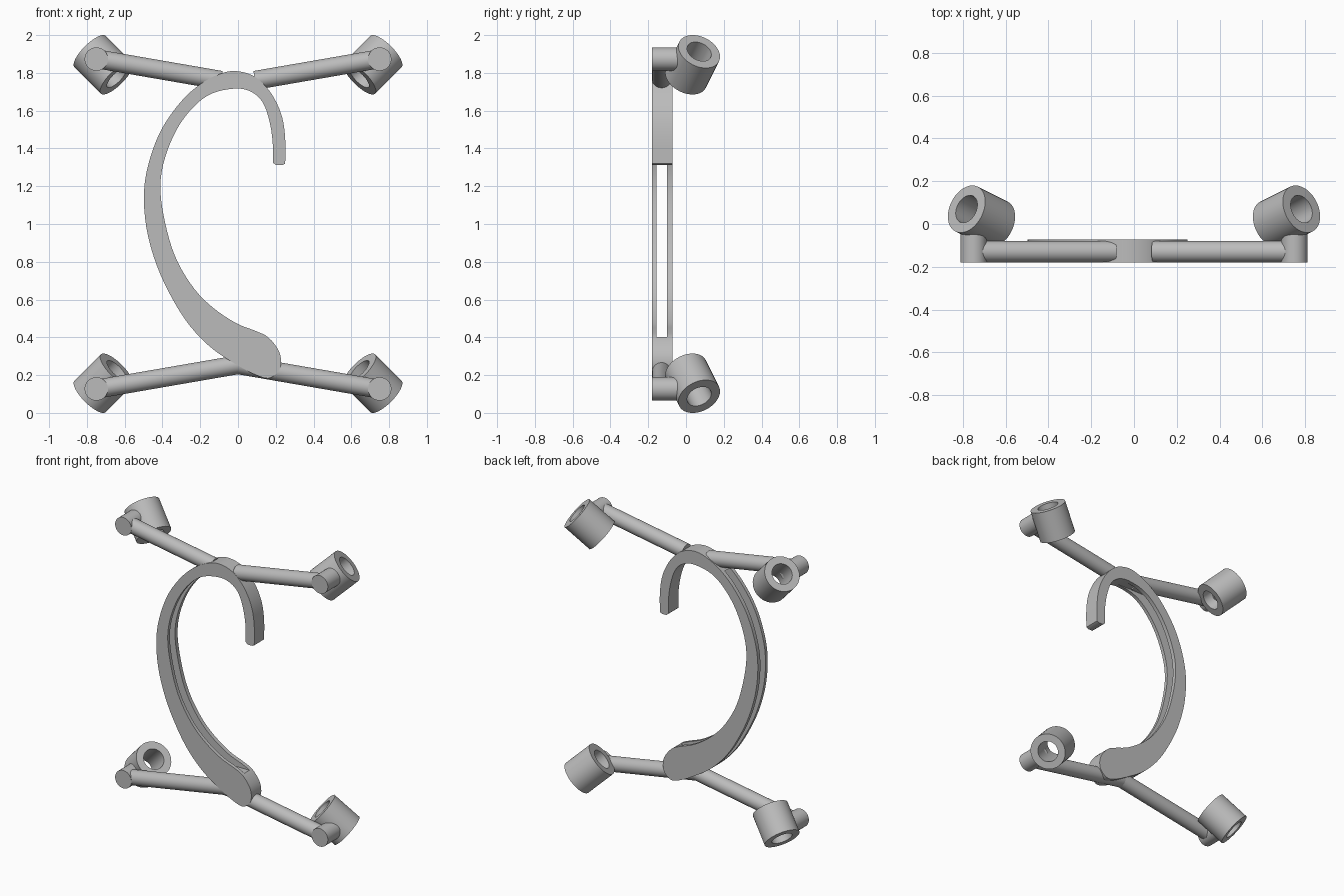
import bpy, bmesh, math
from mathutils import Vector

if "Cube" in bpy.data.objects:
    bpy.data.objects.remove(bpy.data.objects["Cube"])

grey = bpy.data.materials.new("plain grey")
grey.diffuse_color = (0.5, 0.5, 0.5, 1)
grey.use_nodes = True
grey.node_tree.nodes["Principled BSDF"].inputs["Base Color"].default_value = grey.diffuse_color


def finish(name, bm):
    bmesh.ops.recalc_face_normals(bm, faces=bm.faces)
    me = bpy.data.meshes.new(name)
    bm.to_mesh(me)
    bm.free()
    ob = bpy.data.objects.new(name, me)
    bpy.context.collection.objects.link(ob)
    me.materials.append(grey)
    return ob


def smooth(ob):
    bpy.ops.object.select_all(action='DESELECT')
    ob.select_set(True)
    bpy.context.view_layer.objects.active = ob
    bpy.ops.object.shade_smooth_by_angle(angle=math.radians(30))


def tube(name, a, b, r, bore=0.0, n=48):
    """Cylinder from a to b; with a bore it becomes an open sleeve."""
    a, b = Vector(a), Vector(b)
    q = (b - a).to_track_quat('Z', 'Y')
    bm = bmesh.new()

    def ring(c, rad):
        return [bm.verts.new(c + q @ Vector((rad * math.cos(2 * math.pi * i / n),
                                             rad * math.sin(2 * math.pi * i / n), 0))) for i in range(n)]
    rings = [ring(a, r), ring(b, r)]
    if bore:
        rings += [ring(b, bore), ring(a, bore)]
        pairs = [(0, 1), (1, 2), (2, 3), (3, 0)]
    else:
        pairs = [(0, 1)]
        bm.faces.new(rings[0])
        bm.faces.new(rings[1])
    for s, t in pairs:
        for i in range(n):
            j = (i + 1) % n
            bm.faces.new((rings[s][i], rings[s][j], rings[t][j], rings[t][i]))
    ob = finish(name, bm)
    smooth(ob)
    return ob


# Hook outline in the xz plane, from tip outside round to tip inside
OUTLINE = [(0.25, 1.32), (0.25, 1.45), (0.235, 1.56), (0.20, 1.65), (0.15, 1.725), (0.08, 1.785),
           (-0.015, 1.81), (-0.10, 1.793), (-0.20, 1.74), (-0.30, 1.65), (-0.40, 1.51), (-0.465, 1.35),
           (-0.497, 1.18), (-0.485, 0.98), (-0.43, 0.78), (-0.345, 0.60), (-0.25, 0.455), (-0.13, 0.335),
           (0.01, 0.245), (0.09, 0.203), (0.16, 0.183), (0.21, 0.215), (0.228, 0.265), (0.215, 0.33),
           (0.16, 0.40), (0.09, 0.435), (-0.01, 0.475), (-0.13, 0.555), (-0.23, 0.655), (-0.32, 0.80),
           (-0.375, 0.96), (-0.41, 1.16), (-0.395, 1.32), (-0.33, 1.49), (-0.24, 1.615), (-0.14, 1.69),
           (-0.015, 1.717), (0.07, 1.70), (0.13, 1.645), (0.165, 1.55), (0.183, 1.44), (0.185, 1.325)]


def catmull(pts, steps=4):
    p = [Vector(v) for v in pts]
    p = [2 * p[0] - p[1]] + p + [2 * p[-1] - p[-2]]
    out = []
    for a, b, c, d in zip(p, p[1:], p[2:], p[3:]):
        for k in range(steps):
            t = k / steps
            out.append(0.5 * (2 * b + (c - a) * t + (2 * a - 5 * b + 4 * c - d) * t * t
                              + (3 * b - a - 3 * c + d) * t ** 3))
    return out + [p[-2]]


# Curved hook plate
bm = bmesh.new()
loop = catmull(OUTLINE) + [Vector((0.20, 1.312)), Vector((0.235, 1.312))]
face = bm.faces.new([bm.verts.new((v.x, -0.18, v.y)) for v in loop])
ext = bmesh.ops.extrude_face_region(bm, geom=[face])
bmesh.ops.translate(bm, vec=(0, 0.108, 0),
                    verts=[g for g in ext["geom"] if isinstance(g, bmesh.types.BMVert)])
hook = finish("hook", bm)

# Slot running through the back of the hook
bm = bmesh.new()
bmesh.ops.create_cube(bm, size=1)
for v in bm.verts:
    v.co = ((-0.7 if v.co.x < 0 else 0.0) if v.co.z > 0 else (-0.7 if v.co.x < 0 else 0.17),
            -0.156 if v.co.y < 0 else -0.10,
            0.402 if v.co.z < 0 else 1.72)
cutter = finish("slot_cutter", bm)
cutter.hide_render = True
mod = hook.modifiers.new("slot", 'BOOLEAN')
mod.operation = 'DIFFERENCE'
mod.solver = 'EXACT'
mod.object = cutter
bpy.context.view_layer.objects.active = hook
bpy.ops.object.modifier_apply(modifier=mod.name)
bpy.data.objects.remove(cutter)
smooth(hook)

# Four arms, each with a cross peg and a tilted hollow sleeve
for level, sz in (("upper", 1), ("lower", -1)):
    for side, sx in (("right", 1), ("left", -1)):
        def at(x, y, z):
            return (sx * x, y, 1 + sz * (z - 1))
        name = f"{level}_{side}"
        inner = 0.09 if sz > 0 else -0.008
        tube(name + "_arm", at(inner, -0.129, 1.745 + 0.173 * inner), at(0.74, -0.129, 1.873), 0.05)
        tube(name + "_peg", at(0.75, -0.18, 1.873), at(0.75, -0.035, 1.873), 0.062)
        tube(name + "_sleeve", at(0.643, 0.0, 1.773), at(0.783, 0.07, 1.913), 0.117, bore=0.068)
